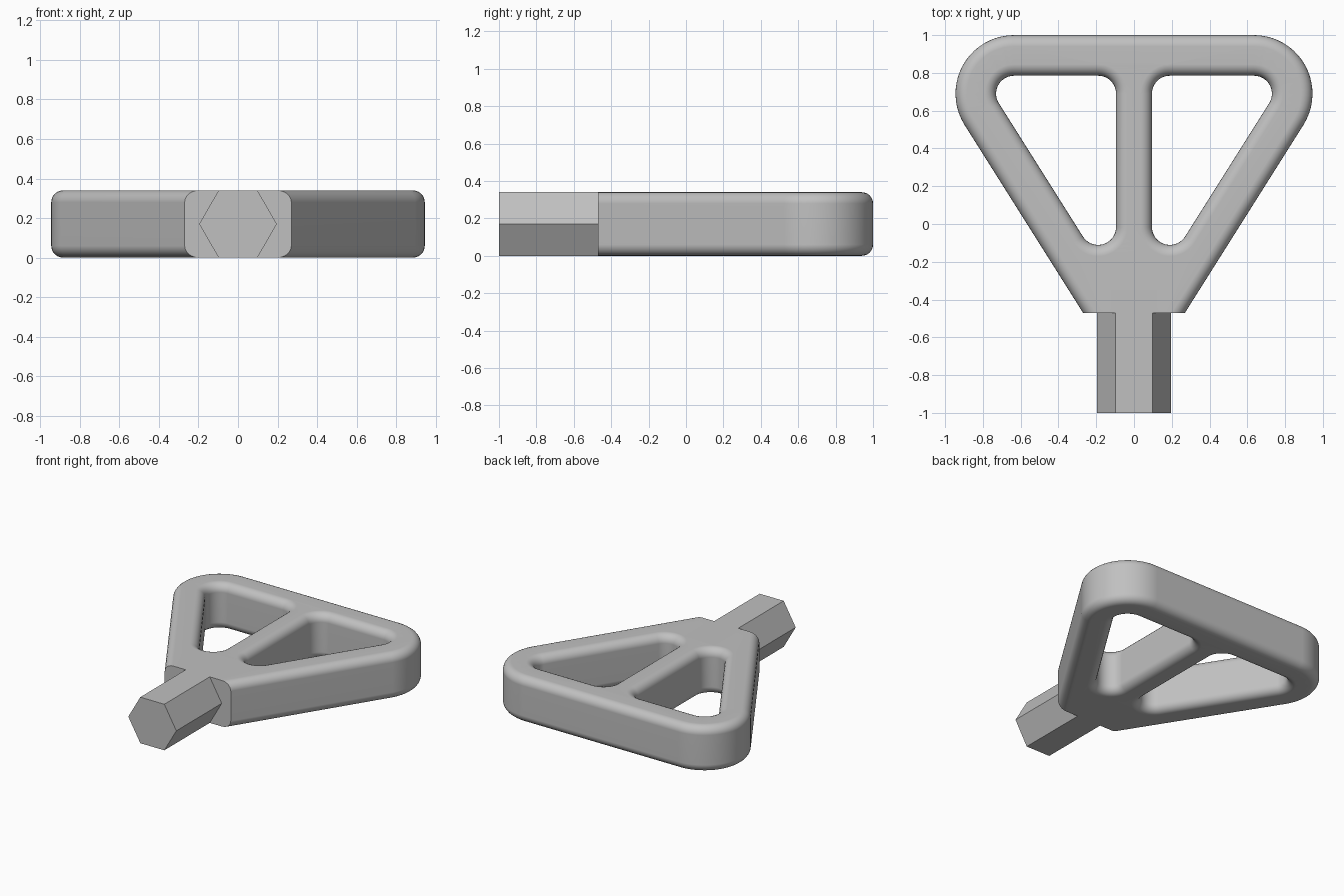
import bpy, bmesh
from math import sin, cos, tan, pi, radians

cube = bpy.data.objects.get("Cube")
if cube:
    bpy.data.objects.remove(cube, do_unlink=True)

HEIGHT, FILLET, STEPS = 0.34, 0.06, 6
NECK_Y = -0.47                 # where the handle meets the shank
SLOPE = radians(57.76)         # angle of the slanted sides
NORMAL = SLOPE - pi / 2        # outward direction of the right side
CX, CY = 0.635, 0.69           # centre of the upper corner arcs

grey = bpy.data.materials.new("plain grey")
grey.use_nodes = True
colour = (0.53, 0.53, 0.53, 1)
grey.diffuse_color = colour
grey.node_tree.nodes["Principled BSDF"].inputs["Base Color"].default_value = colour


def finish(bm, name):
    bmesh.ops.recalc_face_normals(bm, faces=bm.faces)
    mesh = bpy.data.meshes.new(name)
    bm.to_mesh(mesh)
    bm.free()
    mesh.materials.append(grey)
    obj = bpy.data.objects.new(name, mesh)
    bpy.context.collection.objects.link(obj)
    return obj


def outline(arcs, inset):
    """Closed outline of arcs joined by straight lines."""
    points = []
    for x, y, radius, start, end in arcs:
        n = max(6, round((end - start) / radians(6)))
        for i in range(n + 1):
            a = start + (end - start) * i / n
            points.append((x + (radius + inset) * cos(a), y + (radius + inset) * sin(a)))
    return points


# Rounded edge profile as (inset, height), bottom to top
lower = [(FILLET * (1 - sin(a)), FILLET * (1 - cos(a)))
         for a in (i * pi / 2 / STEPS for i in range(STEPS + 1))]
profile = lower + [(d, HEIGHT - z) for d, z in reversed(lower)]

# Outer triangle, its tip is trimmed at the neck later
tip_r = 0.2
apex_y = CY - CX * tan(SLOPE) - 0.31 / cos(SLOPE)
outer = [(CX, CY, 0.31, NORMAL, pi / 2),
         (-CX, CY, 0.31, pi / 2, pi - NORMAL),
         (0, apex_y + tip_r / cos(SLOPE), tip_r, pi - NORMAL, 2 * pi + NORMAL)]

# Window beside the centre bar, mirrored for the other side
hx, hr = 0.19, 0.095
window = [(CX, CY, hr, NORMAL, pi / 2),
          (hx, CY, hr, pi / 2, pi),
          (hx, CY - (CX - hx) * tan(SLOPE), hr, pi, 2 * pi + NORMAL)]

# Handle: walls with rounded edges, then flat caps
bm = bmesh.new()
bottom_edges, top_edges = [], []
for arcs, grow, side in ((outer, -1, 1), (window, 1, 1), (window, 1, -1)):
    rings = [[bm.verts.new((side * x, y, z)) for x, y in outline(arcs, grow * d)]
             for d, z in profile]
    count = len(rings[0])
    for low, high in zip(rings, rings[1:]):
        for i in range(count):
            j = (i + 1) % count
            bm.faces.new((low[i], low[j], high[j], high[i]))
    for ring, edges in ((rings[0], bottom_edges), (rings[-1], top_edges)):
        edges += [bm.edges.get((ring[i - 1], ring[i])) for i in range(count)]
for edges in (bottom_edges, top_edges):
    bmesh.ops.triangle_fill(bm, edges=edges, use_beauty=True)

# Trim the tip flat at the neck
bmesh.ops.bisect_plane(bm, geom=bm.verts[:] + bm.edges[:] + bm.faces[:],
                       plane_co=(0, NECK_Y, 0), plane_no=(0, -1, 0), clear_outer=True)
bmesh.ops.holes_fill(bm, edges=[e for e in bm.edges if e.is_boundary], sides=0)
handle = finish(bm, "handle")
bpy.ops.object.select_all(action="DESELECT")
handle.select_set(True)
bpy.context.view_layer.objects.active = handle
bpy.ops.object.shade_smooth_by_angle(angle=radians(30))
weighted = handle.modifiers.new("Weighted normals", "WEIGHTED_NORMAL")
weighted.keep_sharp = True

# Hexagonal shank
bm = bmesh.new()
hex_r = HEIGHT / 2 / cos(pi / 6)
ends = [[bm.verts.new((hex_r * cos(i * pi / 3), y, HEIGHT / 2 + hex_r * sin(i * pi / 3)))
         for i in range(6)] for y in (-1, NECK_Y)]
for end in ends:
    bm.faces.new(end)
for i in range(6):
    bm.faces.new((ends[0][i - 1], ends[0][i], ends[1][i], ends[1][i - 1]))
finish(bm, "hex_shank")
